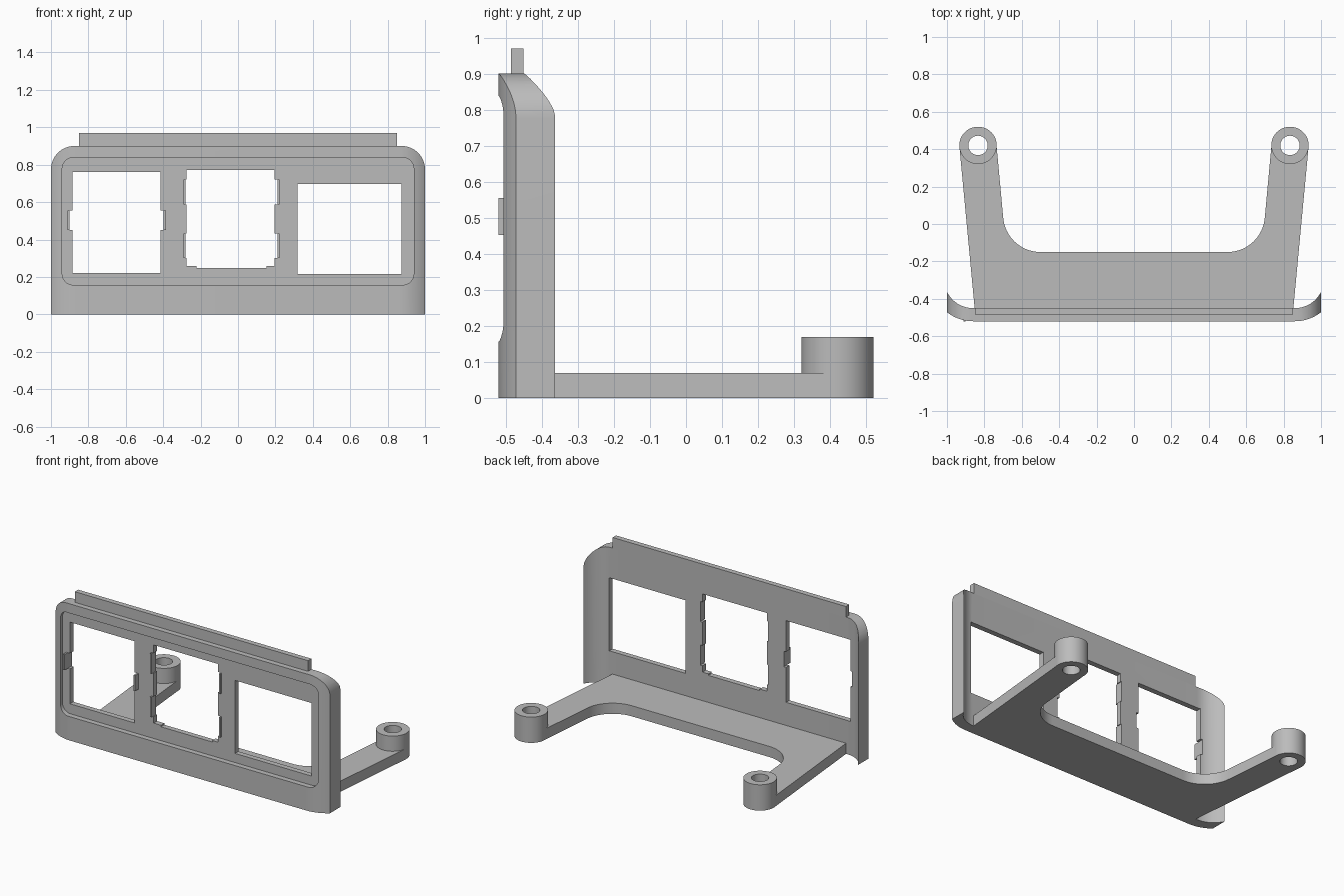
import bpy, bmesh
from math import sin, cos, pi, radians
from mathutils import Vector

cube = bpy.data.objects.get("Cube")
if cube:
    bpy.data.objects.remove(cube, do_unlink=True)

GREY = (0.5, 0.5, 0.5, 1)
grey = bpy.data.materials.new("plain_grey")
grey.use_nodes = True
grey.diffuse_color = GREY
grey.node_tree.nodes["Principled BSDF"].inputs["Base Color"].default_value = GREY


def arc(cx, cy, r, start, end, n=12):
    """Points on an arc, angles in degrees."""
    angles = [radians(start + (end - start) * i / n) for i in range(n + 1)]
    return [(cx + r * cos(a), cy + r * sin(a)) for a in angles]


def prism(name, outline, low, high, axis="Z"):
    """Extrude an outline along Z (x, y points) or along Y (x, z points)."""
    bm = bmesh.new()
    place = (lambda p: (p[0], p[1], low)) if axis == "Z" else (lambda p: (p[0], low, p[1]))
    face = bm.faces.new([bm.verts.new(place(p)) for p in outline])
    grown = bmesh.ops.extrude_face_region(bm, geom=[face])
    moved = [v for v in grown["geom"] if isinstance(v, bmesh.types.BMVert)]
    step = Vector((0, 0, high - low)) if axis == "Z" else Vector((0, high - low, 0))
    bmesh.ops.translate(bm, verts=moved, vec=step)
    bmesh.ops.recalc_face_normals(bm, faces=bm.faces)
    mesh = bpy.data.meshes.new(name)
    bm.to_mesh(mesh)
    bm.free()
    mesh.materials.append(grey)
    obj = bpy.data.objects.new(name, mesh)
    bpy.context.collection.objects.link(obj)
    return obj


def box(name, x0, x1, z0, z1, y0, y1):
    return prism(name, [(x0, z0), (x1, z0), (x1, z1), (x0, z1)], y0, y1, "Y")


def select(obj):
    bpy.ops.object.select_all(action="DESELECT")
    obj.select_set(True)
    bpy.context.view_layer.objects.active = obj


def combine(obj, tool, operation):
    """Apply a boolean and discard the tool."""
    mod = obj.modifiers.new("shape", "BOOLEAN")
    mod.operation, mod.solver, mod.object = operation, "EXACT", tool
    select(obj)
    bpy.ops.object.modifier_apply(modifier=mod.name)
    bpy.data.objects.remove(tool, do_unlink=True)


def smooth(obj):
    select(obj)
    bpy.ops.object.shade_smooth_by_angle(angle=radians(25))


def mirrored(points):
    """Close a half outline with its reflection across x = 0."""
    return points + [(-x, y) for x, y in reversed(points)]


BACK, FLOOR, FRONT = -0.45, -0.485, -0.52
BEND_X, BEND_Y = 0.86, -0.294

# Face plate: flat wall with swept-back ends
outer = [p for p in arc(BEND_X, BEND_Y, 0.226, -90, -51.7)]
inner = [p for p in arc(BEND_X, BEND_Y, 0.156, -26.2, -90)]
outer[-1], inner[0] = (1, outer[-1][1]), (1, inner[0][1])
section = outer + inner
plate = prism("face_plate", section + [(-x, y) for x, y in reversed(section)], 0, 0.9)

# Rounded upper corners
silhouette = mirrored([(1.05, -0.1), (1.05, 0.775), (1, 0.775)]
                      + arc(0.875, 0.775, 0.125, 0, 90, 16)[1:])
combine(plate, prism("corner_tool", silhouette, -0.7, -0.2, "Y"), "INTERSECT")

# Shallow recess with rounded corners
recess = mirrored(arc(0.88, 0.217, 0.06, -90, 0) + arc(0.88, 0.778, 0.06, 0, 90))
combine(plate, prism("recess_tool", recess, -0.7, FLOOR, "Y"), "DIFFERENCE")

# Window openings, then the clip notches in their edges: x0, x1, z0, z1
openings = [(-0.885, -0.414, 0.222, 0.76), (-0.275, 0.195, 0.258, 0.773),
            (0.318, 0.874, 0.217, 0.698),
            (-0.9, -0.398, 0.452, 0.555), (-0.222, 0.152, 0.248, 0.4)]
openings += [(-0.281, 0.211, z, z + 0.133) for z in (0.3, 0.587)]
for x0, x1, z0, z1 in openings:
    combine(plate, box("window_tool", x0, x1, z0, z1, -0.7, -0.3), "DIFFERENCE")
smooth(plate)

# Clip tabs standing on the recess floor
for side, x in (("right", -0.912), ("left", -0.398)):
    box("outer_clip_" + side, x, x + 0.012, 0.452, 0.555, FRONT, FLOOR + 0.01)
for z in (0.3, 0.587):
    for side, x in (("right", -0.291), ("left", 0.211)):
        box("middle_clip_" + side, x, x + 0.01, z, z + 0.133, FLOOR - 0.015, FLOOR + 0.01)

# Upper lip along the top edge
box("top_lip", -0.85, 0.85, 0.9, 0.97, FLOOR, BACK)

# Base with two arms reaching back
half = ([(0.852, BACK), (0.934, 0.42), (0.735, 0.42)]
        + arc(0.5, 0.05, 0.2, -4, -90, 16))
base = prism("base_with_arms", mirrored(half), 0, 0.07)

# Bored mounting bosses at the arm ends
for sign in (-1, 1):
    x = sign * 0.834
    combine(base, prism("boss", arc(x, 0.42, 0.1, 0, 360, 48)[:-1], 0, 0.17), "UNION")
    combine(base, prism("bore_tool", arc(x, 0.42, 0.052, 0, 360, 32)[:-1], -0.1, 0.3),
            "DIFFERENCE")
smooth(base)
